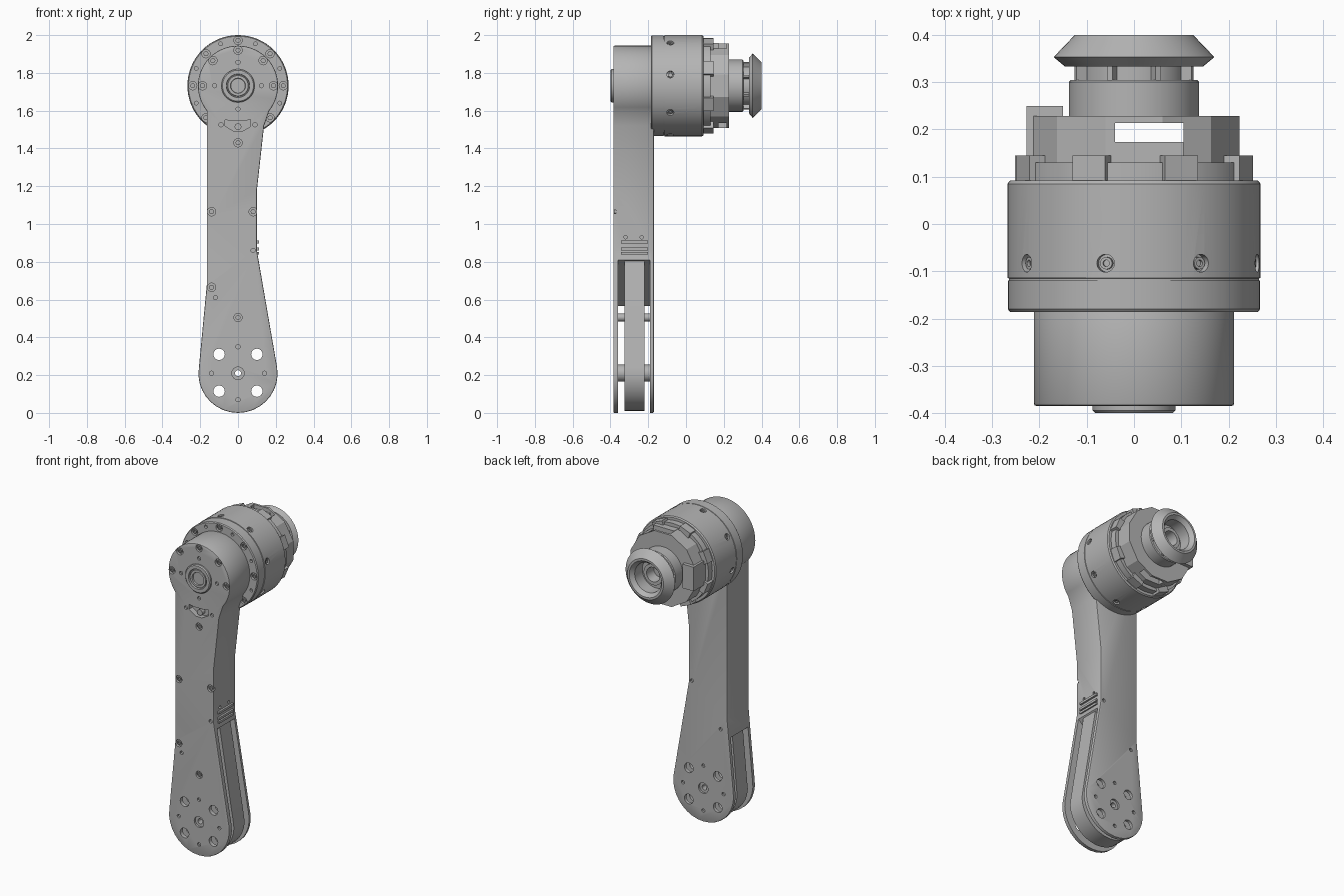
import bpy, bmesh
from math import sin, cos, pi, radians
from mathutils import Matrix, Vector

if "Cube" in bpy.data.objects:
    bpy.data.objects.remove(bpy.data.objects["Cube"])

grey = bpy.data.materials.new("machined_grey")
grey.use_nodes = True
GREY = (0.46, 0.46, 0.46, 1)
grey.diffuse_color = GREY
grey.node_tree.nodes["Principled BSDF"].inputs["Base Color"].default_value = GREY

HUB, FOOT = 1.732, 0.21          # heights of the motor axis and the lower axis
FRONT, BACK = -0.385, -0.17      # arm faces


def at(x, z):
    return Matrix.Translation((x, 0, z))


def radial(a, y):
    """Frame on the motor axis whose -y points outwards at angle a."""
    return Matrix.Translation((0, y, HUB)) @ Matrix.Rotation(-a, 4, 'Y') @ Matrix.Rotation(pi / 2, 4, 'Z')


def lathe(bm, profile, m, n=48, turn=0.0):
    """Revolve (radius, y) points about the y axis."""
    rings = []
    for r, y in profile:
        rings.append([bm.verts.new(m @ Vector((r * cos(2 * pi * i / n + turn), y, r * sin(2 * pi * i / n + turn))))
                      for i in range(n)])
    for a, b in zip(rings, rings[1:]):
        for i in range(n):
            j = (i + 1) % n
            bm.faces.new((a[i], a[j], b[j], b[i]))


def disc(bm, r, y0, y1, m, n=20, turn=0.0):
    lathe(bm, [(0, y0), (r, y0), (r, y1), (0, y1)], m, n, turn)


def prism(bm, pts, y0, y1):
    """Extrude an (x, z) outline along y."""
    a, b = ([bm.verts.new((x, y, z)) for x, z in pts] for y in (y0, y1))
    bm.faces.new(a)
    bm.faces.new(b)
    for i in range(len(pts)):
        j = (i + 1) % len(pts)
        bm.faces.new((a[i], a[j], b[j], b[i]))


def box(bm, lo, hi, m=Matrix()):
    size = [h - l for l, h in zip(lo, hi)]
    mid = [(h + l) / 2 for l, h in zip(lo, hi)]
    bmesh.ops.create_cube(bm, size=1, matrix=m @ Matrix.Translation(mid) @ Matrix.Diagonal((*size, 1)))


def finish(bm, name):
    bmesh.ops.remove_doubles(bm, verts=bm.verts, dist=1e-5)
    bmesh.ops.recalc_face_normals(bm, faces=bm.faces)
    me = bpy.data.meshes.new(name)
    bm.to_mesh(me)
    bm.free()
    me.materials.append(grey)
    ob = bpy.data.objects.new(name, me)
    bpy.context.collection.objects.link(ob)
    return ob


def activate(ob):
    bpy.ops.object.select_all(action='DESELECT')
    ob.select_set(True)
    bpy.context.view_layer.objects.active = ob


def cut(ob, cutter):
    activate(ob)
    mod = ob.modifiers.new("cut", 'BOOLEAN')
    mod.operation, mod.solver, mod.object = 'DIFFERENCE', 'EXACT', cutter
    bpy.ops.object.modifier_apply(modifier=mod.name)


def smooth(ob):
    activate(ob)
    bpy.ops.object.shade_smooth_by_angle(angle=radians(30))


def arc(cx, cz, r, a0, a1, n):
    return [(cx + r * cos(radians(a0 + (a1 - a0) * i / n)), cz + r * sin(radians(a0 + (a1 - a0) * i / n)))
            for i in range(n + 1)]


SCREW = [(0, 0.007), (0.007, 0.007), (0.007, 0), (0.013, 0), (0.013, 0.02), (0, 0.02)]

# Arm: one outline with a wide foot, narrow waist and round hub
foot_arc = arc(0, FOOT, 0.21, 183, 357, 16)
outline = foot_arc + [(0.207, 0.24), (0.1, 0.86), (0.1, 1.18), (0.138, 1.52)]
outline += arc(0, HUB, 0.212, -39, 219, 40) + [(-0.165, 0.68), (-0.207, 0.24)]
bm = bmesh.new()
prism(bm, outline, FRONT, BACK)
arm = finish(bm, "arm_housing")
activate(arm)
bev = arm.modifiers.new("edge", 'BEVEL')
bev.width, bev.segments, bev.limit_method, bev.angle_limit = 0.006, 2, 'ANGLE', radians(60)
bpy.ops.object.modifier_apply(modifier="edge")

# Fork slot in the lower arm
bm = bmesh.new()
prism(bm, [(-0.5, -0.2), (0.5, -0.2), (0.5, 1.148), (-0.5, 0.286)], -0.36, -0.19)
slot = finish(bm, "slot_cutter")
cut(arm, slot)

# Centre link between the fork plates
bm = bmesh.new()
link_pts = arc(0, FOOT, 0.2, 183, 357, 16) + [(0.195, 0.24), (0.092, 0.86), (-0.155, 0.86), (-0.155, 0.68), (-0.195, 0.24)]
prism(bm, link_pts, -0.325, -0.22)
link = finish(bm, "centre_link")

# Spacers on the lower axis and the tie screw
bm = bmesh.new()
for y0, y1 in ((-0.365, -0.318), (-0.227, -0.185)):
    disc(bm, 0.045, y0, y1, at(0, FOOT), 24)
spacer = finish(bm, "axle_spacers")
bm = bmesh.new()
disc(bm, 0.02, -0.365, -0.185, at(0, 0.505), 20)
smooth(finish(bm, "tie_rod"))

# Through holes in the foot
bm = bmesh.new()
for sx in (-0.1, 0.1):
    for z in (0.115, 0.31):
        disc(bm, 0.03, -0.5, 0, at(sx, z), 24)
disc(bm, 0.016, -0.5, 0, at(0, FOOT), 16)
through = finish(bm, "through_cutter")
for ob in (arm, link, spacer):
    cut(ob, through)

# Screw seats, pin holes and the small window on the arm faces
arm_screws = [(0.188 * cos(i * pi / 4), HUB + 0.188 * sin(i * pi / 4)) for i in range(5)]
arm_screws += [(0, 1.43), (-0.14, 1.065), (0.08, 1.065), (-0.14, 0.665), (0, 0.505)]
foot_pins = [(0.14 * cos(i * pi / 2), FOOT + 0.14 * sin(i * pi / 2)) for i in range(4)]
hub_pins = [(0.124 * cos(i * pi / 2), HUB + 0.124 * sin(i * pi / 2)) for i in range(4)]
window = [(-0.07, 1.552), (-0.03, 1.545), (0.03, 1.545), (0.065, 1.552), (0.065, 1.515), (0.02, 1.49),
          (-0.02, 1.49), (-0.07, 1.52)]
bm = bmesh.new()
for x, z in arm_screws:
    disc(bm, 0.022, -0.5, FRONT + 0.014, at(x, z))
for x, z in foot_pins + hub_pins + [(-0.09, 1.525), (0.09, 1.525), (0.08, 0.86), (-0.12, 0.61)]:
    disc(bm, 0.011, -0.5, FRONT + 0.012, at(x, z), 12)
for x, z in foot_pins + [(0.08, 0.86), (-0.12, 0.61)]:
    disc(bm, 0.011, BACK - 0.012, 0, at(x, z), 12)
disc(bm, 0.033, -0.5, FRONT + 0.012, at(0, FOOT), 24)
disc(bm, 0.033, BACK - 0.012, 0, at(0, FOOT), 24)
prism(bm, window, -0.5, FRONT + 0.035)
for y in (-0.32, -0.235):
    disc(bm, 0.009, -0.2, -0.09, Matrix.Translation((0, y, 0.93)) @ Matrix.Rotation(pi / 2, 4, 'Z'), 12)
seats = finish(bm, "seat_cutter")
cut(arm, seats)
for ob in (arm, link, spacer):
    smooth(ob)

bm = bmesh.new()
for x, z in arm_screws:
    lathe(bm, SCREW, Matrix.Translation((x, FRONT + 0.004, z)), 16)
smooth(finish(bm, "arm_screws"))
bm = bmesh.new()
disc(bm, 0.018, FRONT + 0.008, FRONT + 0.04, at(0, 1.515))
smooth(finish(bm, "window_stud"))

# Ribbed pad above the fork
bm = bmesh.new()
for z in (0.845, 0.868, 0.905):
    box(bm, (0.09, -0.345, z - 0.007), (0.112, -0.2, z + 0.007))
finish(bm, "side_ribs")

# Bearing boss on the front of the hub
bm = bmesh.new()
lathe(bm, [(0, -0.37), (0.088, -0.37), (0.088, -0.394), (0.082, -0.4), (0.062, -0.4), (0.06, -0.388), (0.056, -0.388),
           (0.054, -0.396), (0.04, -0.396), (0.038, -0.387), (0, -0.387)], at(0, HUB))
smooth(finish(bm, "front_bearing"))

# Motor drum with its front flange
bm = bmesh.new()
lathe(bm, [(0, -0.186), (0.262, -0.186), (0.267, -0.18), (0.267, -0.12), (0.264, -0.119), (0.264, -0.115),
           (0.268, -0.114), (0.268, 0.085), (0.262, 0.092), (0.246, 0.092), (0.246, 0.13), (0, 0.13)], at(0, HUB), 64)
motor = finish(bm, "motor_drum")
bm = bmesh.new()
rim = [(0.24 * cos(i * pi / 8), HUB + 0.24 * sin(i * pi / 8)) for i in range(16)]
for i, (x, z) in enumerate(rim):
    disc(bm, 0.01 if i % 2 else 0.022, -0.3, -0.172, at(x, z), 16)
side_angles = [radians(13 + 45 * i) for i in range(8)]
for a in side_angles:
    disc(bm, 0.019, -0.3, -0.25, radial(a, -0.083), 16)
cut(motor, finish(bm, "motor_cutter"))
smooth(motor)
bm = bmesh.new()
for x, z in rim[::2]:
    lathe(bm, SCREW, Matrix.Translation((x, -0.183, z)), 16)
for a in side_angles:
    lathe(bm, SCREW, radial(a, -0.083) @ Matrix.Translation((0, -0.262, 0)), 16)
smooth(finish(bm, "motor_screws"))

# Tabs around the rear rim
bm = bmesh.new()
for i in range(8):
    box(bm, (-0.05, -0.256, -0.04), (0.05, -0.22, 0.035), radial(i * pi / 4 + pi / 8, 0.095))
finish(bm, "rim_tabs")

# Faceted rear cover with a cable passage
bm = bmesh.new()
disc(bm, 0.231, 0.12, 0.228, at(0, HUB), 12, pi / 12)
cover = finish(bm, "rear_cover")
bm = bmesh.new()
box(bm, (-0.04, 0.173, 1.3), (0.105, 0.214, 2.2))
cut(cover, finish(bm, "passage_cutter"))
bm = bmesh.new()
box(bm, (-0.04, 0.092, 1.9), (0.105, 0.173, 1.957))
socket = finish(bm, "cable_socket")
bm = bmesh.new()
box(bm, (-0.008, 0.1, 1.93), (0.072, 0.132, 2.1))
cut(socket, finish(bm, "socket_cutter"))
bm = bmesh.new()
for x in (0.015, 0.045):
    box(bm, (x - 0.01, 0.106, 1.92), (x + 0.01, 0.126, 1.945))
finish(bm, "socket_contacts")
bm = bmesh.new()
box(bm, (-0.227, 0.12, 1.66), (-0.15, 0.25, 1.81))
finish(bm, "side_connector")

# Collar, flared rear ring and its bore
bm = bmesh.new()
lathe(bm, [(0, 0.22), (0.138, 0.22), (0.138, 0.3), (0.133, 0.305), (0.11, 0.305), (0.11, 0.333), (0.146, 0.333),
           (0.17, 0.353), (0.125, 0.4), (0.112, 0.4), (0.092, 0.375), (0.092, 0.3), (0.065, 0.3), (0.065, 0.325),
           (0.045, 0.325), (0.04, 0.26), (0, 0.26)], at(0, HUB), 48)
smooth(finish(bm, "rear_ring"))
bm = bmesh.new()
for i in range(8):
    box(bm, (-0.017, -0.134, -0.006), (0.017, -0.1, 0.006), radial(i * pi / 4 + pi / 8, 0.32))
finish(bm, "ring_fins")

# Remove the cutters
for ob in [o for o in bpy.data.objects if o.name.endswith("_cutter")]:
    bpy.data.objects.remove(ob)
